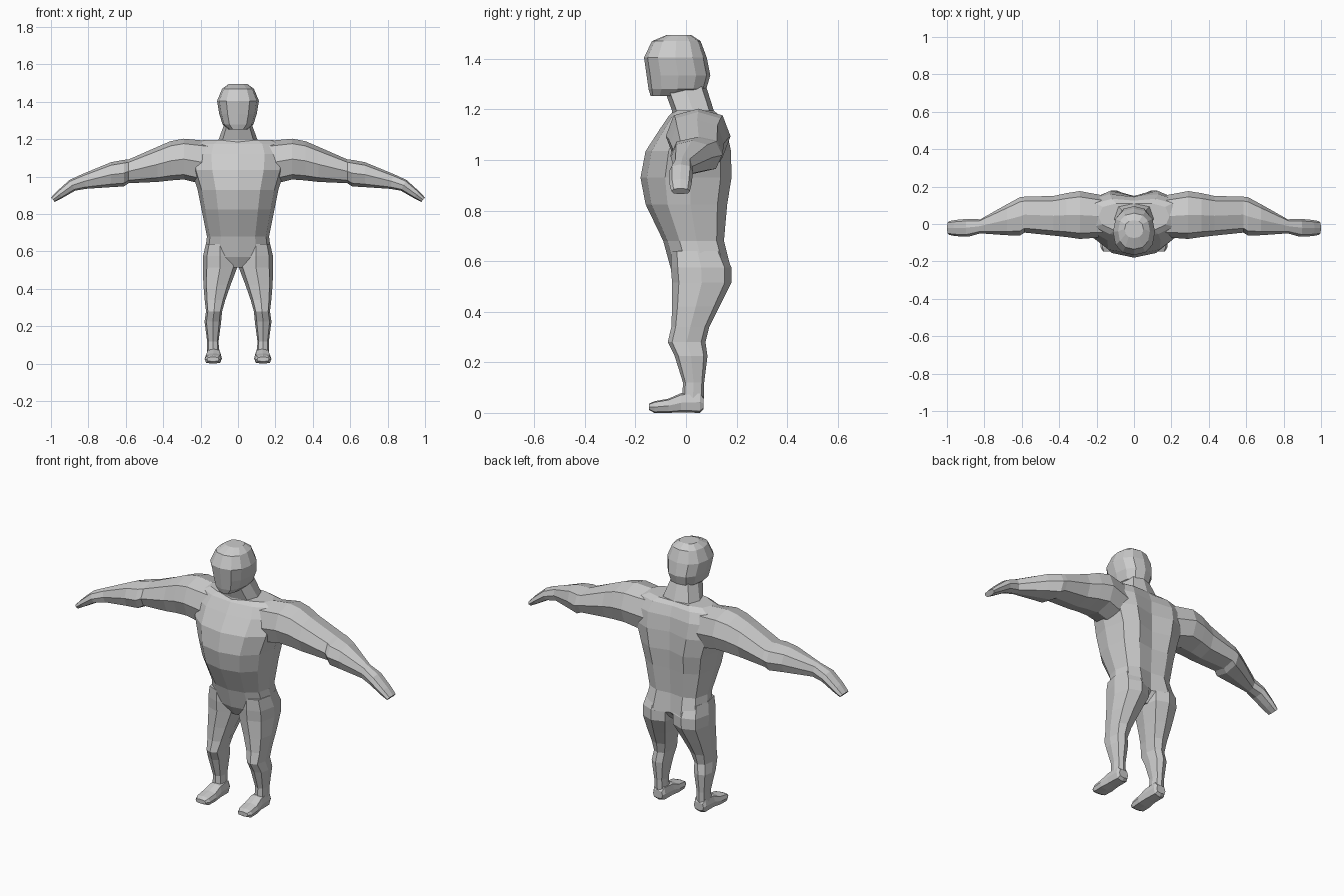
import bpy, bmesh
from math import cos, sin, pi


def loft(name, rings, mirror=False):
    """Skin a list of equal-length point rings and cap both ends."""
    bm = bmesh.new()
    vs = [[bm.verts.new(p) for p in r] for r in rings]
    n = len(rings[0])
    for a, b in zip(vs, vs[1:]):
        for i in range(n):
            bm.faces.new((a[i], a[(i + 1) % n], b[(i + 1) % n], b[i]))
    bm.faces.new(vs[0])
    bm.faces.new(vs[-1])
    bmesh.ops.recalc_face_normals(bm, faces=bm.faces)
    me = bpy.data.meshes.new(name)
    bm.to_mesh(me)
    bm.free()
    ob = bpy.data.objects.new(name, me)
    bpy.context.collection.objects.link(ob)
    if mirror:
        ob.modifiers.new("mirror", 'MIRROR').use_mirror_merge = False
    return ob


def oval(u0, u1, v0, v1, n=8, power=0.8):
    """Squarish oval filling a box, as (u, v) pairs."""
    def s(c):
        return (abs(c) ** power) * (1 if c > 0 else -1) if abs(c) > 1e-6 else 0
    return [((u0 + u1) / 2 + (u1 - u0) / 2 * s(cos(2 * pi * i / n)),
             (v0 + v1) / 2 + (v1 - v0) / 2 * s(sin(2 * pi * i / n))) for i in range(n)]


def torso_ring(z, w, front, back, groove, zc=0):
    """Wedge-shaped front, broad flat back with a spine groove."""
    d = back - front
    half = [(0.55 * w, front + 0.07 * d), (0.9 * w, front + 0.27 * d), (w, front + 0.55 * d),
            (0.88 * w, back - 0.12 * d), (0.5 * w, back)]
    pts = [(0, front)] + half + [(0, back - groove)] + [(-x, y) for x, y in reversed(half)]
    return [(x, y, z) for x, y in pts]


# Torso: crotch to shoulders (z, half width, front, back, spine groove)
loft("torso", [torso_ring(*r) for r in [
    (0.515, 0.07, -0.03, 0.12, 0.03),
    (0.57, 0.180, -0.06, 0.178, 0.035),
    (0.68, 0.166, -0.09, 0.15, 0.01),
    (0.825, 0.195, -0.16, 0.163, 0.015),
    (0.93, 0.216, -0.18, 0.18, 0.03),
    (1.035, 0.25, -0.16, 0.178, 0.03),
    (1.12, 0.26, -0.105, 0.16, 0.015),
    (1.175, 0.235, -0.068, 0.135, 0.01),
    (1.195, 0.19, -0.045, 0.11, 0.0)]])

# Neck
loft("neck", [[(x, y, z + k * y) for x, y in oval(-w, w, f, b, 8, 0.7)] for z, w, f, b, k in [
    (1.15, 0.125, -0.06, 0.125, 0),
    (1.195, 0.105, -0.055, 0.11, 0),
    (1.29, 0.07, -0.09, 0.08, 0)]])

# Head
loft("head", [[(x, y, z) for x, y in oval(-w, w, f, b, 12, 0.85)] for z, w, f, b in [
    (1.253, 0.05, -0.14, 0.02),
    (1.28, 0.083, -0.148, 0.08),
    (1.335, 0.1, -0.156, 0.096),
    (1.405, 0.112, -0.166, 0.082),
    (1.47, 0.085, -0.135, 0.058),
    (1.495, 0.05, -0.075, 0.02)]])


# Arms: rings along x (x, front, back, bottom, top, lean of ring)
def arm_ring(x, f, b, lo, hi, lean):
    return [(x + lean * (z - hi), y, z) for y, z in oval(f, b, lo, hi)]


loft("arms", [arm_ring(*r) for r in [
    (0.15, -0.07, 0.15, 0.95, 1.19, 0),
    (0.29, -0.08, 0.176, 0.985, 1.203, 0),
    (0.36, -0.07, 0.165, 0.98, 1.19, 0),
    (0.43, -0.062, 0.15, 0.972, 1.16, 0),
    (0.585, -0.046, 0.146, 0.965, 1.092, 0),
    (0.61, -0.062, 0.143, 0.948, 1.09, 0),
    (0.68, -0.06, 0.105, 0.944, 1.077, 0),
    (0.83, -0.05, 0.025, 0.935, 1.015, 0.2),
    (0.90, -0.068, 0.028, 0.925, 0.983, 0.5),
    (0.965, -0.065, 0.022, 0.885, 0.925, 0.6),
    (1.0, -0.058, 0.015, 0.865, 0.888, 0.9)]], mirror=True)

# Legs: rings down z (z, inner x, outer x, front, back)
loft("legs", [[(x, y, z) for x, y in oval(i, o, f, b, 8, 0.75)] for z, i, o, f, b in [
    (0.64, 0.02, 0.172, -0.06, 0.15),
    (0.575, 0.004, 0.187, -0.06, 0.18),
    (0.515, 0.004, 0.188, -0.055, 0.18),
    (0.42, 0.04, 0.185, -0.055, 0.132),
    (0.34, 0.068, 0.178, -0.058, 0.092),
    (0.28, 0.085, 0.171, -0.072, 0.077),
    (0.225, 0.09, 0.179, -0.045, 0.085),
    (0.12, 0.104, 0.165, -0.012, 0.072),
    (0.05, 0.1, 0.165, -0.015, 0.07)]], mirror=True)

# Feet: rings heel to toe (y, centre x, half width, bottom, top)
loft("feet", [[(x, y, z) for x, z in oval(c - w, c + w, lo, hi, 8, 0.6)] for y, c, w, lo, hi in [
    (0.07, 0.13, 0.03, 0.015, 0.06),
    (0.055, 0.13, 0.038, 0.0, 0.085),
    (-0.02, 0.13, 0.04, 0.002, 0.078),
    (-0.07, 0.132, 0.046, 0.0, 0.056),
    (-0.125, 0.134, 0.044, 0.0, 0.046),
    (-0.147, 0.134, 0.032, 0.012, 0.036)]], mirror=True)
